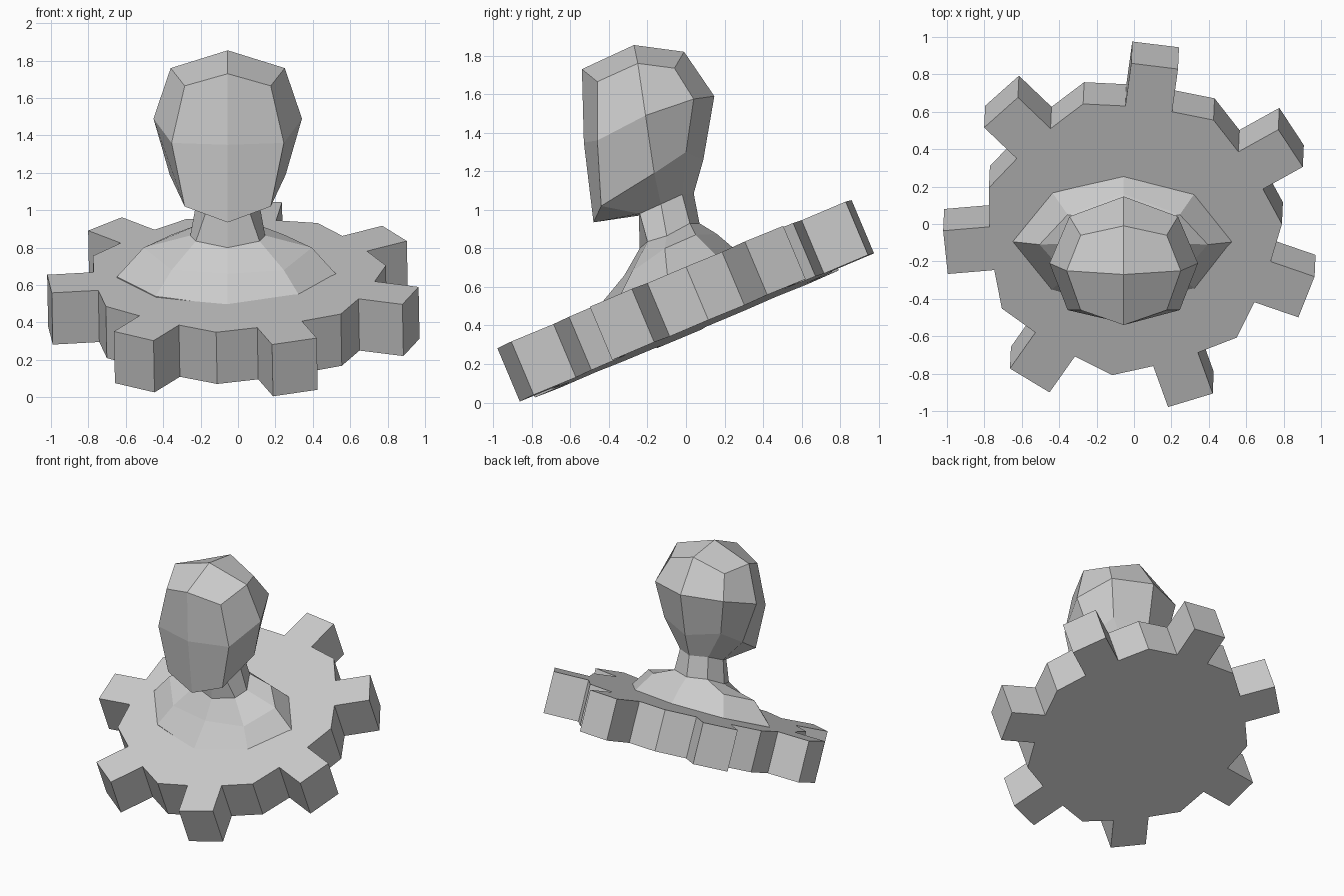
import bpy, bmesh
from math import radians, cos, sin, pi
from mathutils import Matrix, Vector

if "Cube" in bpy.data.objects:
    bpy.data.objects.remove(bpy.data.objects["Cube"])

CX = -0.055  # bust centre line


def finish(name, bm):
    bmesh.ops.recalc_face_normals(bm, faces=bm.faces)
    me = bpy.data.meshes.new(name)
    bm.to_mesh(me)
    bm.free()
    ob = bpy.data.objects.new(name, me)
    bpy.context.collection.objects.link(ob)
    return ob


# Tilted gear plate: seven straight teeth with a valley corner between each pair
TEETH, TIP, ROOT, VALLEY, HALF, THICK = 7, 0.998, 0.748, 0.81, 0.126, 0.30
outline = []
for i in range(TEETH):
    a = radians(-20.5) + 2 * pi * i / TEETH
    d, t = Vector((cos(a), sin(a))), Vector((-sin(a), cos(a)))
    outline += [d * ROOT - t * HALF, d * TIP - t * HALF,
                d * TIP + t * HALF, d * ROOT + t * HALF]
    m = a + pi / TEETH
    outline.append(Vector((cos(m), sin(m))) * VALLEY)

bm = bmesh.new()
top = [bm.verts.new((p.x, p.y, 0)) for p in outline]
low = [bm.verts.new((p.x, p.y, -THICK)) for p in outline]
bm.faces.new(top)
bm.faces.new(low[::-1])
for i in range(len(top)):
    j = (i + 1) % len(top)
    bm.faces.new((top[i], low[i], low[j], top[j]))
place = (Matrix.Translation((-0.015, -0.068, 0.661))
         @ Matrix.Rotation(radians(-1.1), 4, 'Y')
         @ Matrix.Rotation(radians(22.8), 4, 'X'))
bm.transform(place)
finish("gear_plate", bm)

# Bust: eight-sided loops, each given as front, front side, side, back side, back
loops = [
    # crown edge
    [(0, -.54, 1.73), (.23, -.46, 1.665), (.305, -.25, 1.76), (.23, -.06, 1.735), (0, -.01, 1.82)],
    # widest part of head
    [(0, -.53, 1.35), (.30, -.46, 1.36), (.397, -.21, 1.49), (.29, .04, 1.575), (0, .147, 1.59)],
    # jaw and lower skull
    [(0, -.48, .935), (.23, -.44, 1.02), (.31, -.165, 1.19), (.24, .0, 1.30), (0, .09, 1.26)],
    # neck top
    [(0, -.245, .97), (.12, -.24, .98), (.17, -.13, 1.03), (.12, -.02, 1.08), (0, .04, 1.085)],
    # neck base
    [(0, -.24, .80), (.17, -.20, .835), (.20, -.10, .865), (.14, .02, .93), (0, .07, .93)],
    # shoulders
    [(0, -.32, .66), (.30, -.28, .68), (.45, -.11, .80), (.30, .05, .87), (0, .16, .875)],
    # base of bust on the gear
    [(0, -.46, .49), (.385, -.35, .54), (.592, -.095, .645), (.38, .165, .755), (0, .26, .79)],
]
bm = bmesh.new()
rings = []
for half in loops:
    pts = half + [(-x, y, z) for x, y, z in half[3:0:-1]]
    rings.append([bm.verts.new((x + CX, y, z)) for x, y, z in pts])
for a, b in zip(rings, rings[1:]):
    for i in range(8):
        j = (i + 1) % 8
        bm.faces.new((a[i], b[i], b[j], a[j]))
# Crown: four quads around the top point
crown = bm.verts.new((CX, -.27, 1.855))
r = rings[0]
for i in range(0, 8, 2):
    bm.faces.new((crown, r[i], r[i + 1], r[(i + 2) % 8]))
# Closed foot sunk inside the gear
foot = [bm.verts.new(v.co + Vector((0, .03, -.08))) for v in rings[-1]]
for i in range(8):
    j = (i + 1) % 8
    bm.faces.new((rings[-1][i], foot[i], foot[j], rings[-1][j]))
bm.faces.new(foot)
finish("bust", bm)
